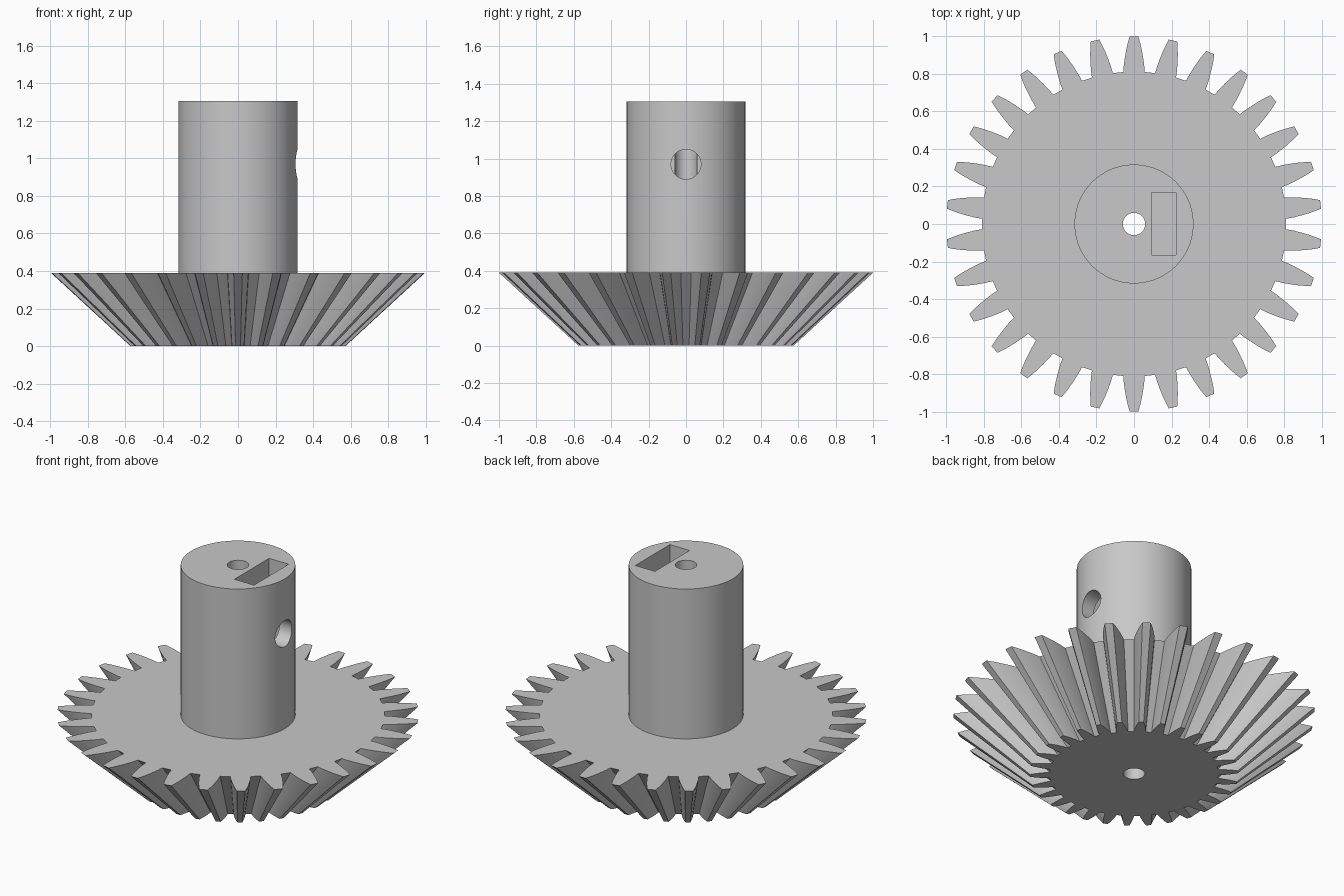
import bpy
import bmesh
from math import cos, sin, pi, radians
from mathutils import Matrix, Vector

cube = bpy.data.objects.get("Cube")
if cube:
    bpy.data.objects.remove(cube, do_unlink=True)

TEETH = 30
GEAR_TOP = 0.39
HUB_TOP = 1.305
BASE_SCALE = 0.575

grey = bpy.data.materials.new("plain_grey")
grey.use_nodes = True
grey.diffuse_color = (0.58, 0.58, 0.58, 1)
grey.node_tree.nodes["Principled BSDF"].inputs["Base Color"].default_value = (0.58, 0.58, 0.58, 1)


def to_object(name, bm):
    bmesh.ops.recalc_face_normals(bm, faces=bm.faces)
    mesh = bpy.data.meshes.new(name)
    bm.to_mesh(mesh)
    bm.free()
    mesh.materials.append(grey)
    obj = bpy.data.objects.new(name, mesh)
    bpy.context.collection.objects.link(obj)
    return obj


def cylinder(name, radius, start, end, segments=64):
    start, end = Vector(start), Vector(end)
    axis = end - start
    turn = axis.to_track_quat('Z', 'Y').to_matrix().to_4x4()
    bm = bmesh.new()
    bmesh.ops.create_cone(bm, cap_ends=True, segments=segments, radius1=radius,
                          radius2=radius, depth=axis.length,
                          matrix=Matrix.Translation((start + end) / 2) @ turn)
    return to_object(name, bm)


def box(name, low, high):
    low, high = Vector(low), Vector(high)
    bm = bmesh.new()
    bmesh.ops.create_cube(bm, size=1, matrix=Matrix.Translation((low + high) / 2)
                          @ Matrix.Diagonal((*(high - low), 1)))
    return to_object(name, bm)


def cut(target, cutter):
    mod = target.modifiers.new("cut", 'BOOLEAN')
    mod.operation = 'DIFFERENCE'
    mod.solver = 'EXACT'
    mod.object = cutter
    bpy.context.view_layer.objects.active = target
    bpy.ops.object.modifier_apply(modifier=mod.name)
    bpy.data.objects.remove(cutter, do_unlink=True)


def smooth(obj):
    bpy.ops.object.select_all(action='DESELECT')
    obj.select_set(True)
    bpy.context.view_layer.objects.active = obj
    bpy.ops.object.shade_smooth_by_angle(angle=radians(25))


# Tooth flank from root to tip: distance from axis, half width
flank = [(0.81, 0.057), (0.85, 0.054), (0.89, 0.048), (0.93, 0.041), (0.965, 0.033), (1.0, 0.023)]
tooth = [(r, -w) for r, w in flank] + [(r, w) for r, w in reversed(flank)]

outline = []
for i in range(TEETH):
    a = pi / 2 + 2 * pi * i / TEETH
    outline += [(r * cos(a) - w * sin(a), r * sin(a) + w * cos(a)) for r, w in tooth]

# Bevel gear: the outline shrinks evenly towards the base
bm = bmesh.new()
lower = [bm.verts.new((x * BASE_SCALE, y * BASE_SCALE, 0)) for x, y in outline]
upper = [bm.verts.new((x, y, GEAR_TOP)) for x, y in outline]
bm.faces.new(lower)
bm.faces.new(upper)
for i in range(len(outline)):
    j = (i + 1) % len(outline)
    bm.faces.new((lower[i], lower[j], upper[j], upper[i]))
gear = to_object("bevel_gear", bm)
cut(gear, cylinder("gear_bore", 0.06, (0, 0, -0.1), (0, 0, GEAR_TOP + 0.1), 32))

# Hub with shaft bore, nut slot and set screw hole
hub = cylinder("hub", 0.317, (0, 0, GEAR_TOP), (0, 0, HUB_TOP), 96)
cut(hub, cylinder("hub_bore", 0.06, (0, 0, 0.2), (0, 0, HUB_TOP + 0.1), 32))
cut(hub, box("nut_slot", (0.092, -0.166, 0.80), (0.225, 0.168, HUB_TOP + 0.1)))
cut(hub, cylinder("screw_hole", 0.08, (0.01, 0, 0.97), (0.5, 0, 0.97), 32))

for part in (gear, hub):
    smooth(part)
